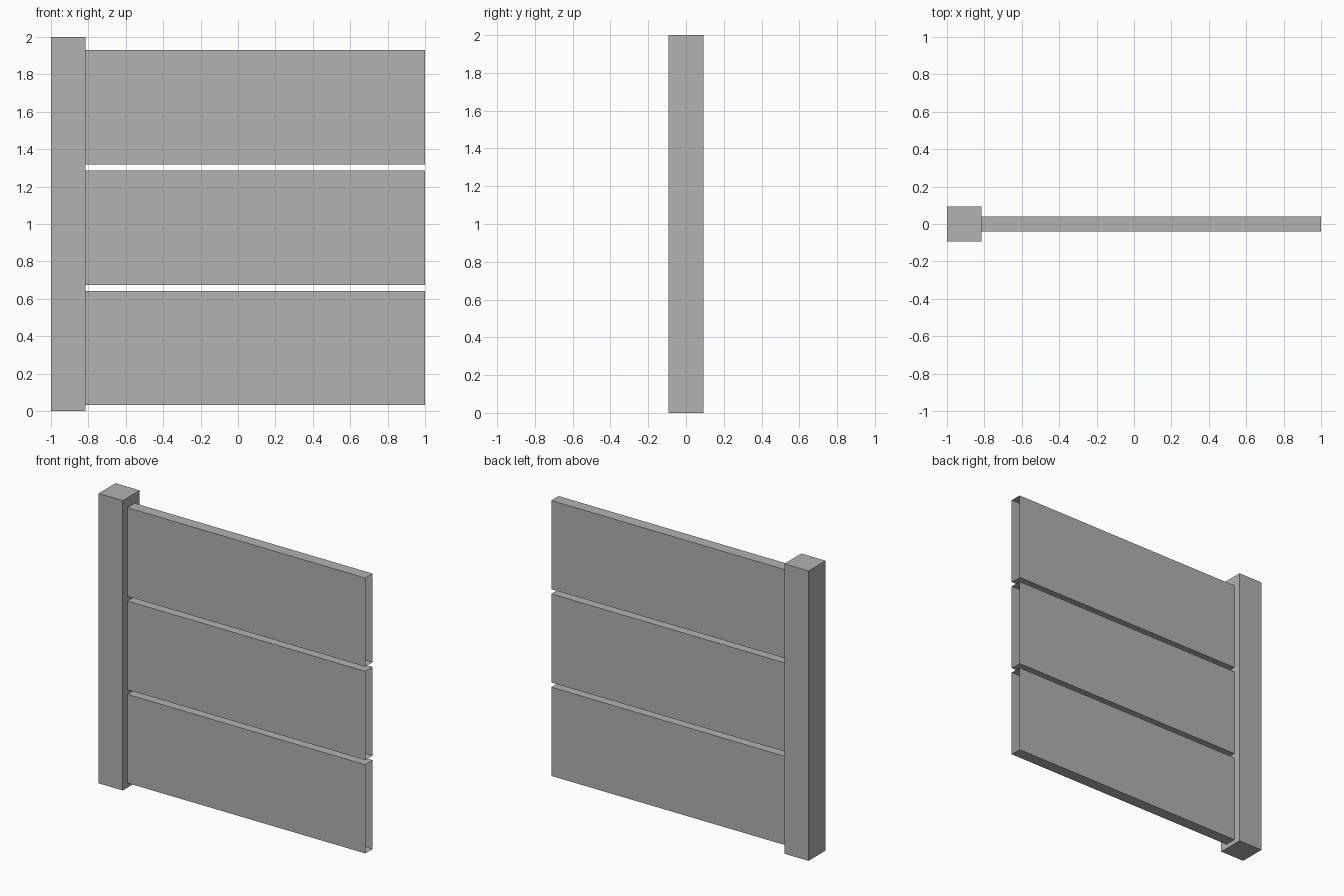
import bpy
import bmesh
from mathutils import Vector

cube = bpy.data.objects.get("Cube")
if cube:
    bpy.data.objects.remove(cube, do_unlink=True)

# Single plain grey
grey = bpy.data.materials.new("plain_grey")
grey.use_nodes = True
colour = (0.445, 0.445, 0.445, 1.0)
grey.diffuse_color = colour
grey.node_tree.nodes["Principled BSDF"].inputs["Base Color"].default_value = colour


def add_box(name, low, high, open_ends=False):
    """Axis-aligned box; open_ends leaves out the two faces across x."""
    low, high = Vector(low), Vector(high)
    bm = bmesh.new()
    bmesh.ops.create_cube(bm, size=1)
    if open_ends:
        ends = [f for f in bm.faces if abs(f.normal.x) > 0.5]
        bmesh.ops.delete(bm, geom=ends, context="FACES_ONLY")
    bmesh.ops.scale(bm, vec=high - low, verts=bm.verts)
    bmesh.ops.translate(bm, vec=(low + high) / 2, verts=bm.verts)
    mesh = bpy.data.meshes.new(name)
    bm.to_mesh(mesh)
    bm.free()
    mesh.materials.append(grey)
    obj = bpy.data.objects.new(name, mesh)
    bpy.context.collection.objects.link(obj)
    return obj


# Square post at one end
POST_HALF = 0.0925
POST_EDGE = -1 + 2 * POST_HALF
add_box("post", (-1, -POST_HALF, 0), (POST_EDGE, POST_HALF, 2))

# Three hollow boards, open at the ends so that sections can be chained
BOARD_HALF, BOARD_HEIGHT, PITCH, FIRST = 0.04, 0.612, 0.644, 0.031
for i, label in enumerate(("lower", "middle", "upper")):
    z = FIRST + i * PITCH
    add_box(f"{label}_board", (POST_EDGE, -BOARD_HALF, z),
            (1, BOARD_HALF, z + BOARD_HEIGHT), open_ends=True)
